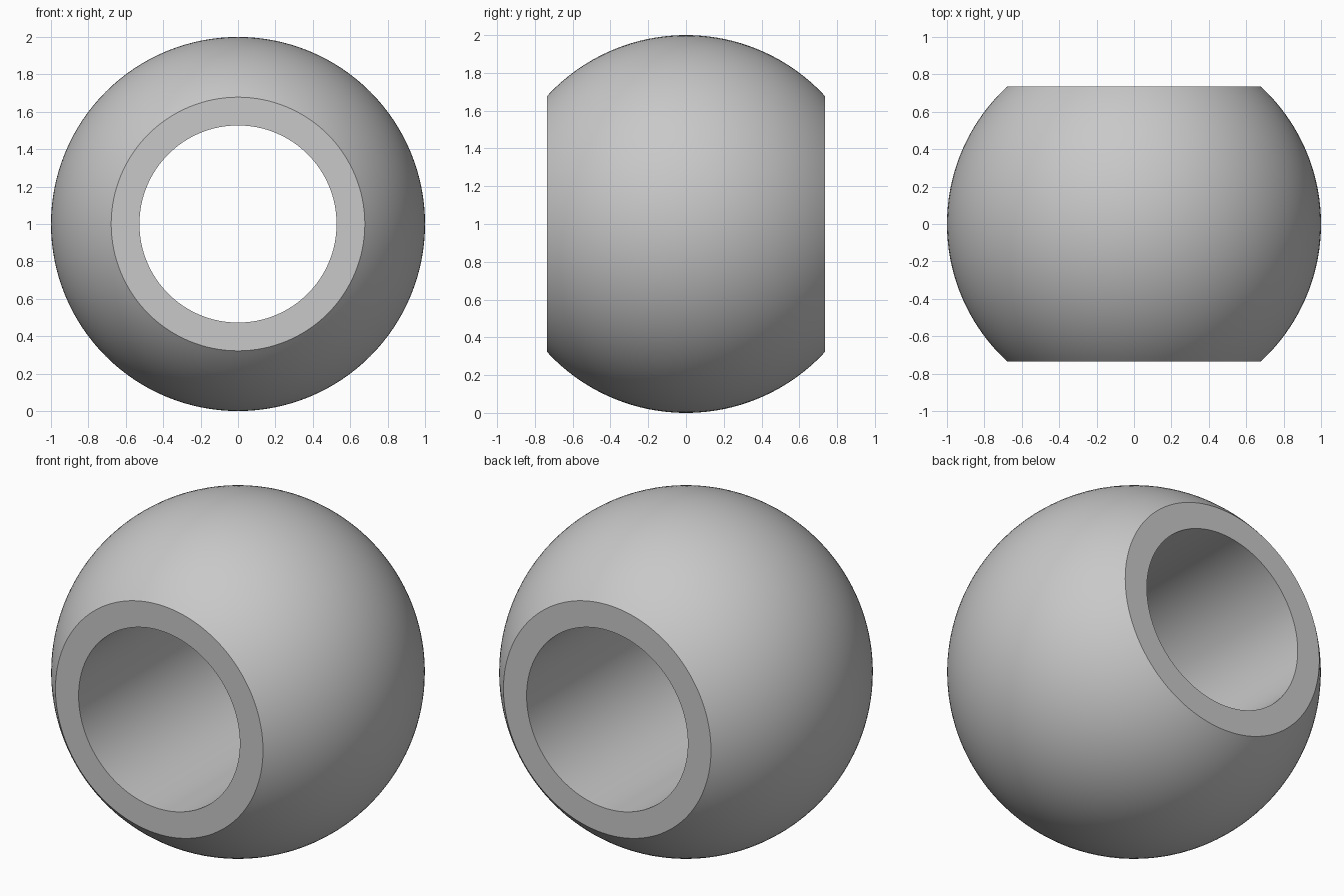
import bpy, bmesh, math
from mathutils import Matrix, Vector

cube = bpy.data.objects.get("Cube")
if cube:
    bpy.data.objects.remove(cube, do_unlink=True)

RADIUS, HALF_WIDTH, BORE = 1.0, 0.735, 0.527
RINGS, SEGMENTS = 48, 128

grey = bpy.data.materials.new("plain grey")
grey.use_nodes = True
colour = (0.58, 0.58, 0.58, 1)
grey.diffuse_color = colour
grey.node_tree.nodes["Principled BSDF"].inputs["Base Color"].default_value = colour

# Cross-section: spherical outside, flat ends, straight bore
limit = math.asin(HALF_WIDTH / RADIUS)
angles = [limit * (2 * i / RINGS - 1) for i in range(RINGS + 1)]
profile = [Vector((RADIUS * math.cos(a), RADIUS * math.sin(a), 0)) for a in angles]
profile += [Vector((BORE, HALF_WIDTH, 0)), Vector((BORE, -HALF_WIDTH, 0))]

# Revolve the section around the bore axis
bm = bmesh.new()
verts = [bm.verts.new(p) for p in profile]
edges = [bm.edges.new((v, verts[(i + 1) % len(verts)])) for i, v in enumerate(verts)]
bmesh.ops.spin(bm, geom=verts + edges, cent=(0, 0, 0), axis=(0, 1, 0),
               angle=math.tau, steps=SEGMENTS, use_merge=True)
bmesh.ops.remove_doubles(bm, verts=bm.verts, dist=0.0001)
bmesh.ops.recalc_face_normals(bm, faces=bm.faces)
bmesh.ops.transform(bm, matrix=Matrix.Translation((0, 0, RADIUS)), verts=bm.verts)

mesh = bpy.data.meshes.new("bored_ball")
bm.to_mesh(mesh)
bm.free()
mesh.materials.append(grey)
ball = bpy.data.objects.new("bored_ball", mesh)
bpy.context.collection.objects.link(ball)

# Smooth curved surfaces, sharp rims
bpy.ops.object.select_all(action="DESELECT")
ball.select_set(True)
bpy.context.view_layer.objects.active = ball
bpy.ops.object.shade_smooth_by_angle(angle=math.radians(30))
